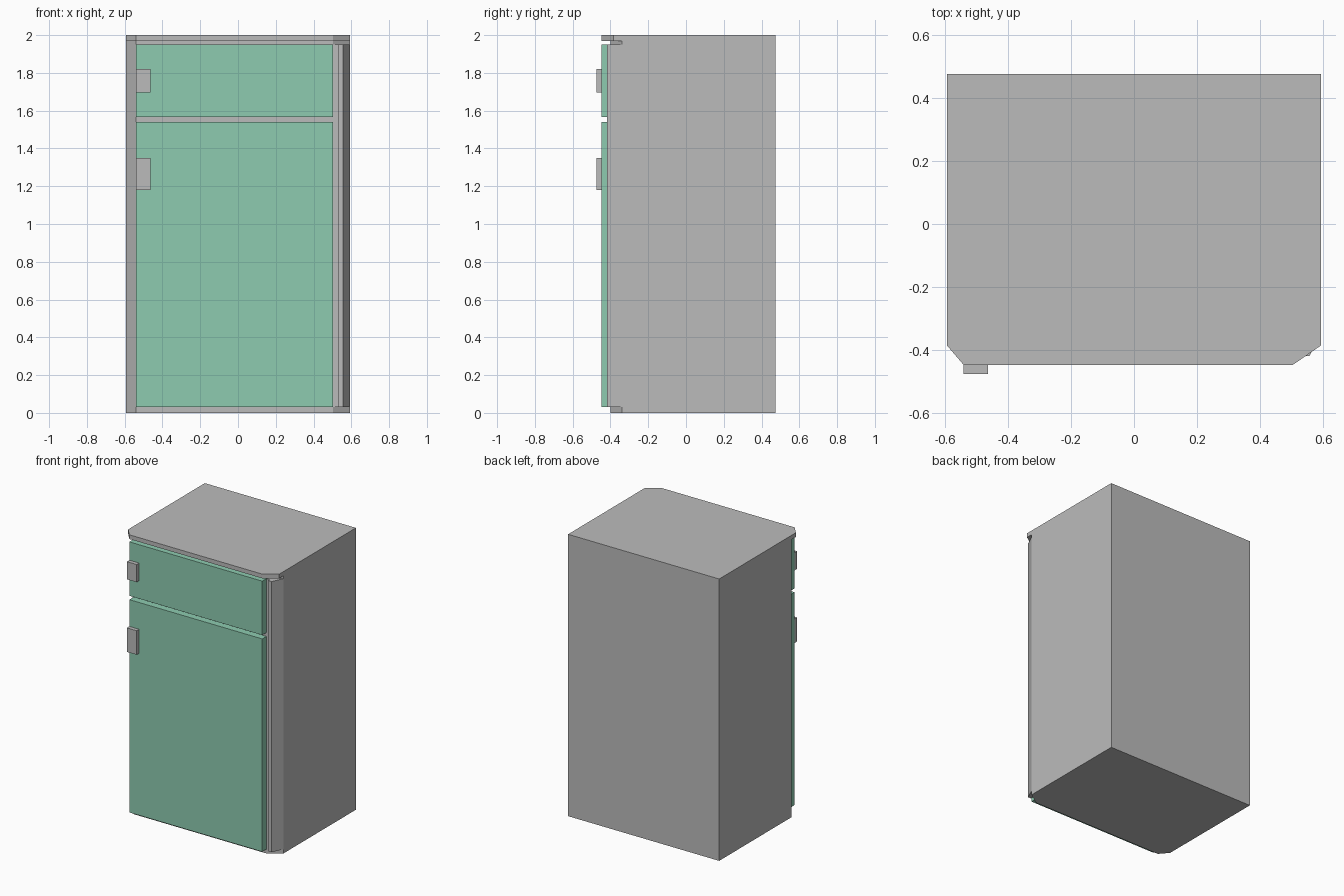
import bpy
import bmesh

cube = bpy.data.objects.get("Cube")
if cube:
    bpy.data.objects.remove(cube, do_unlink=True)


def material(name, rgb):
    mat = bpy.data.materials.new(name)
    mat.use_nodes = True
    mat.diffuse_color = (*rgb, 1)
    mat.node_tree.nodes["Principled BSDF"].inputs["Base Color"].default_value = (*rgb, 1)
    return mat


grey = material("metal_grey", (0.5, 0.5, 0.5))
green = material("mint_green", (0.27, 0.6, 0.435))


def prism(name, outline, bottom, top, mat):
    """Extrude a plan outline upwards between two heights."""
    bm = bmesh.new()
    base = bm.faces.new([bm.verts.new((x, y, bottom)) for x, y in outline])
    extruded = bmesh.ops.extrude_face_region(bm, geom=[base])["geom"]
    verts = [v for v in extruded if isinstance(v, bmesh.types.BMVert)]
    bmesh.ops.translate(bm, verts=verts, vec=(0, 0, top - bottom))
    bmesh.ops.recalc_face_normals(bm, faces=bm.faces)
    mesh = bpy.data.meshes.new(name)
    bm.to_mesh(mesh)
    bm.free()
    mesh.materials.append(mat)
    obj = bpy.data.objects.new(name, mesh)
    bpy.context.collection.objects.link(obj)
    return obj


def rectangle(x0, x1, y0, y1):
    return [(x0, y0), (x1, y0), (x1, y1), (x0, y1)]


SIDE, BACK = 0.593, 0.475        # half width and rear face
LEFT, RIGHT = -0.54, 0.503       # door edges, where the corners are cut
BODY_FRONT, DOOR_FRONT = -0.40, -0.447


def cut_corner_plan(front):
    """Cabinet plan with both front corners cut away."""
    shoulder = front + 0.062
    return [(LEFT, front), (RIGHT, front), (SIDE, shoulder),
            (SIDE, BACK), (-SIDE, BACK), (-SIDE, shoulder)]


# Cabinet and overhanging top
prism("cabinet", cut_corner_plan(BODY_FRONT), 0, 1.97, grey)
prism("top_panel", cut_corner_plan(DOOR_FRONT), 1.97, 2, grey)

# Stepped hinge post on the cut corner
prism("hinge_post",
      [(RIGHT, BODY_FRONT), (0.53, BODY_FRONT), (0.53, -0.418),
       (0.557, -0.418), (SIDE, BODY_FRONT + 0.062)], 0.03, 1.95, grey)

# Doors and their handles
for label, z0, z1, h0, h1 in (("fridge", 0.03, 1.54, 1.18, 1.35),
                              ("freezer", 1.567, 1.95, 1.695, 1.82)):
    prism(label + "_door", rectangle(LEFT, RIGHT, DOOR_FRONT, BODY_FRONT), z0, z1, green)
    prism(label + "_handle", rectangle(LEFT, -0.463, -BACK, DOOR_FRONT), h0, h1, grey)
